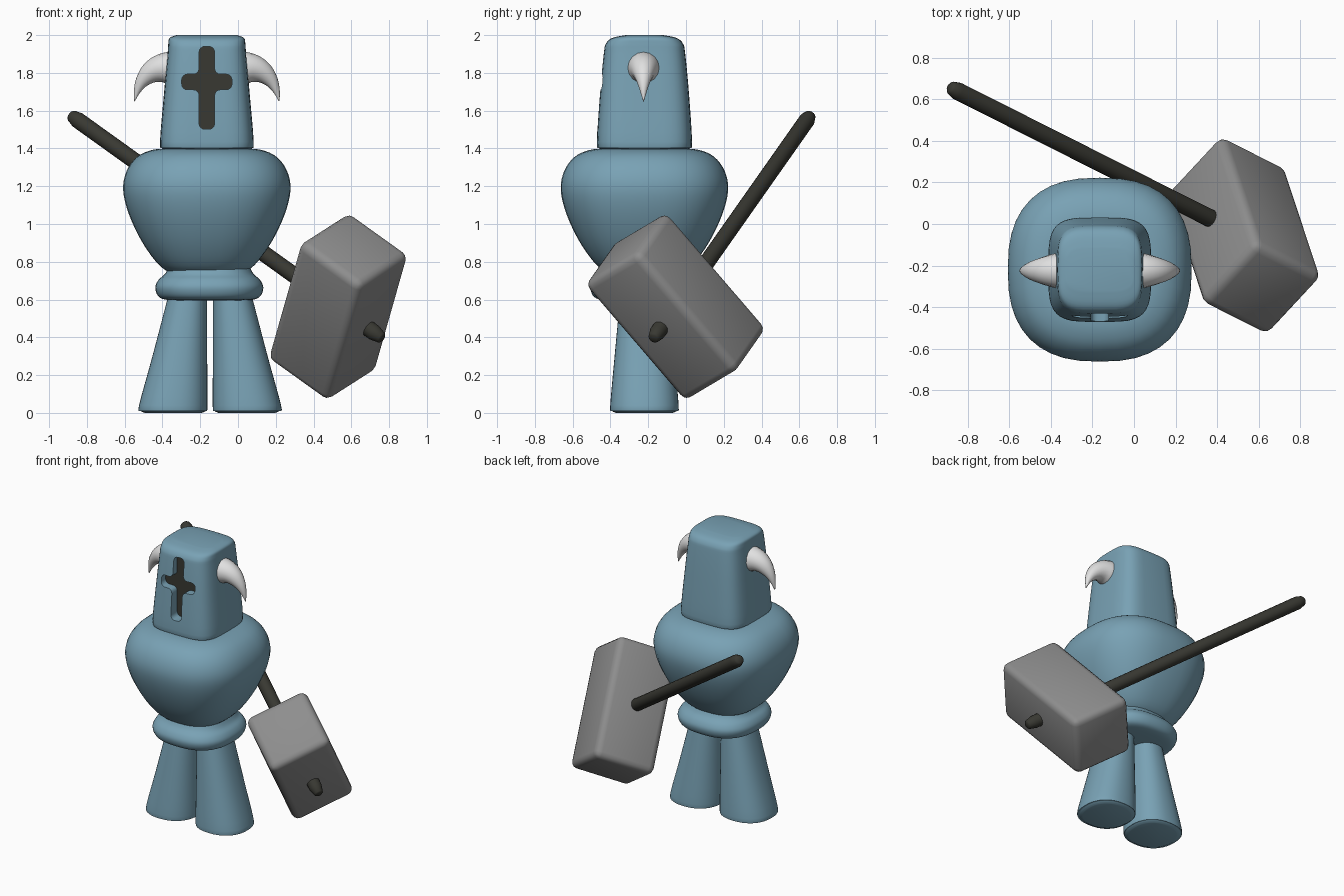
import bpy, bmesh, math
from mathutils import Vector, Matrix

if "Cube" in bpy.data.objects:
    bpy.data.objects.remove(bpy.data.objects["Cube"])

CX, CY = -0.165, -0.22          # body axis


def material(name, rgb):
    m = bpy.data.materials.new(name)
    m.diffuse_color = (*rgb, 1)
    m.use_nodes = True
    m.node_tree.nodes["Principled BSDF"].inputs["Base Color"].default_value = m.diffuse_color
    return m


BLUE = material("armour_blue", (0.19, 0.36, 0.46))
GREY = material("stone_grey", (0.27, 0.27, 0.27))
DARK = material("dark_wood", (0.04, 0.04, 0.032))
BONE = material("horn_white", (0.75, 0.75, 0.75))


def finish(name, bm, mat, angle=40):
    bmesh.ops.recalc_face_normals(bm, faces=bm.faces[:])
    me = bpy.data.meshes.new(name)
    bm.to_mesh(me)
    bm.free()
    me.materials.append(mat)
    me.shade_smooth()
    me.set_sharp_from_angle(angle=math.radians(angle))
    ob = bpy.data.objects.new(name, me)
    bpy.context.collection.objects.link(ob)
    return ob


def resample(keys, n=4):
    """Catmull-Rom through tuples of numbers."""
    k = [Vector(p) for p in keys]
    k = [k[0]] + k + [k[-1]]
    out = []
    for i in range(1, len(k) - 2):
        a, b, c, d = k[i - 1:i + 3]
        for j in range(n):
            t = j / n
            out.append(0.5 * (2 * b + (c - a) * t + (2 * a - 5 * b + 4 * c - d) * t * t
                              + (3 * b - a - 3 * c + d) * t ** 3))
    return out + [k[-1]]


def skin(rings):
    """Bridge equal-sized rings of points and cap both ends."""
    bm = bmesh.new()
    vs = [[bm.verts.new(p) for p in r] for r in rings]
    n = len(vs[0])
    for a, b in zip(vs, vs[1:]):
        for i in range(n):
            bm.faces.new((a[i], a[(i + 1) % n], b[(i + 1) % n], b[i]))
    bm.faces.new(vs[0])
    bm.faces.new(vs[-1])
    return bm


def loft(name, keys, power, mat, cx=CX, n=40, angle=60):
    """Stack of squircle sections: keys are (z, half x, half y, x shift)."""
    rings = []
    for z, hx, hy, dx in resample(keys):
        ring = []
        for i in range(n):
            t = 2 * math.pi * i / n
            c, s = math.cos(t), math.sin(t)
            ring.append((cx + dx + hx * math.copysign(abs(c) ** (2 / power), c),
                         CY + hy * math.copysign(abs(s) ** (2 / power), s), z))
        rings.append(ring)
    return finish(name, skin(rings), mat, angle)


def tube(name, keys, mat, n=16):
    """Round tube: keys are (x, y, z, radius)."""
    pts = [Vector(k[:3]) for k in keys]
    rings = []
    for i, k in enumerate(keys):
        d = (pts[min(i + 1, len(pts) - 1)] - pts[max(i - 1, 0)]).normalized()
        u = d.cross(Vector((0, 1, 0))).normalized()
        v = d.cross(u)
        rings.append([pts[i] + k[3] * (u * math.cos(a) + v * math.sin(a))
                      for a in (2 * math.pi * j / n for j in range(n))])
    return finish(name, skin(rings), mat, 60)


# Torso and belt
loft("torso", [(0.73, .08, .08, 0), (0.735, .17, .17, 0), (0.78, .25, .25, 0),
               (0.90, .34, .34, 0), (1.05, .412, .412, 0), (1.18, .443, .443, 0),
               (1.28, .425, .425, 0), (1.355, .37, .37, 0), (1.392, .29, .29, 0),
               (1.40, .20, .20, 0)], 2.5, BLUE)
loft("belt", [(0.595, .16, .16, 0), (0.60, .235, .235, 0), (0.62, .272, .272, 0),
              (0.665, .286, .286, 0), (0.705, .268, .268, 0), (0.735, .235, .235, 0),
              (0.78, .21, .21, 0)], 2.5, BLUE, cx=-0.152)

# Legs: straight inner side, flared outer side
for side, name in ((-1, "left_leg"), (1, "right_leg")):
    loft(name, [(0.0, .15, .15, side * .195), (0.012, .174, .174, side * .195),
                (0.04, .181, .181, side * .195), (0.30, .145, .158, side * .160),
                (0.62, .103, .128, side * .118)], 2.3, BLUE, cx=-0.148)

# Helmet
head = loft("helmet", [(1.385, .19, .19, 0), (1.40, .235, .238, 0), (1.435, .248, .252, 0),
                       (1.70, .226, .235, 0), (1.90, .208, .216, 0), (1.955, .204, .204, 0),
                       (1.985, .197, .17, 0), (2.0, .16, .10, 0)], 4, BLUE)

# Cross-shaped visor cutter
w, zc, up, dn, arm = 0.041, 1.752, 0.188, 0.25, 0.133
outline = [(w, w), (arm, w), (arm, -w), (w, -w), (w, -dn), (-w, -dn),
           (-w, -w), (-arm, -w), (-arm, w), (-w, w), (-w, up), (w, up)]
bm = bmesh.new()
face = bm.faces.new([bm.verts.new((CX + x, -0.7, zc + z)) for x, z in outline])
ext = bmesh.ops.extrude_face_region(bm, geom=[face])["geom"]
for v in (g for g in ext if isinstance(g, bmesh.types.BMVert)):
    v.co.y = -0.395
sides = [e for e in bm.edges if abs(e.verts[0].co.y - e.verts[1].co.y) > 0.1]
bmesh.ops.bevel(bm, geom=sides, offset=0.03, segments=4, affect='EDGES', profile=0.5)
cutter = finish("visor_cutter", bm, BLUE)
mod = head.modifiers.new("visor", 'BOOLEAN')
mod.object, mod.operation, mod.solver = cutter, 'DIFFERENCE', 'EXACT'
bpy.context.view_layer.update()
cut = bpy.data.meshes.new_from_object(head.evaluated_get(bpy.context.evaluated_depsgraph_get()))
head.modifiers.clear()
head.data = cut
bpy.data.objects.remove(cutter)

# Dark floor of the visor
cut.materials.clear()
cut.materials.append(BLUE)
cut.materials.append(DARK)
for p in cut.polygons:
    floor = p.normal.y < -0.99 and all(abs(cut.vertices[v].co.y + 0.395) < 1e-3
                                       for v in p.vertices)
    p.material_index = int(floor)
cut.set_sharp_from_angle(angle=math.radians(50))

# Horns, mirrored about the body axis
horn = resample([(.175, 1.825, .086), (.215, 1.826, .083), (.260, 1.819, .071),
                 (.305, 1.795, .055), (.345, 1.752, .035), (.370, 1.70, .017),
                 (.383, 1.65, .002)], 3)
for side, name in ((-1, "left_horn"), (1, "right_horn")):
    tube(name, [(CX + side * x, -0.225, z, r) for x, z, r in horn], BONE)

# Hammer: block aligned with the handle direction
mid = Vector((0.53, -0.055, 0.562))
a = Vector((0.752, -0.379, -0.539)).normalized()
c = Vector((-0.203, 0.633, -0.747))
c = (c - a * c.dot(a)).normalized()
b = c.cross(a)
rot = Matrix((a, b, c)).transposed().to_4x4()
bm = bmesh.new()
bmesh.ops.create_cube(bm, size=1)
bmesh.ops.scale(bm, vec=(0.43, 0.43, 0.84), verts=bm.verts[:])
bmesh.ops.bevel(bm, geom=bm.edges[:], offset=0.045, segments=3, affect='EDGES', profile=0.5)
bmesh.ops.transform(bm, matrix=Matrix.Translation(mid) @ rot, verts=bm.verts[:])
finish("hammer_block", bm, GREY, 60)

tube("hammer_handle", [(*(mid + a * s), r) for s, r in
                       ((-1.885, .022), (-1.875, .032), (-1.835, .043),
                        (0.255, .043), (0.305, .030), (0.312, .022))], DARK)
